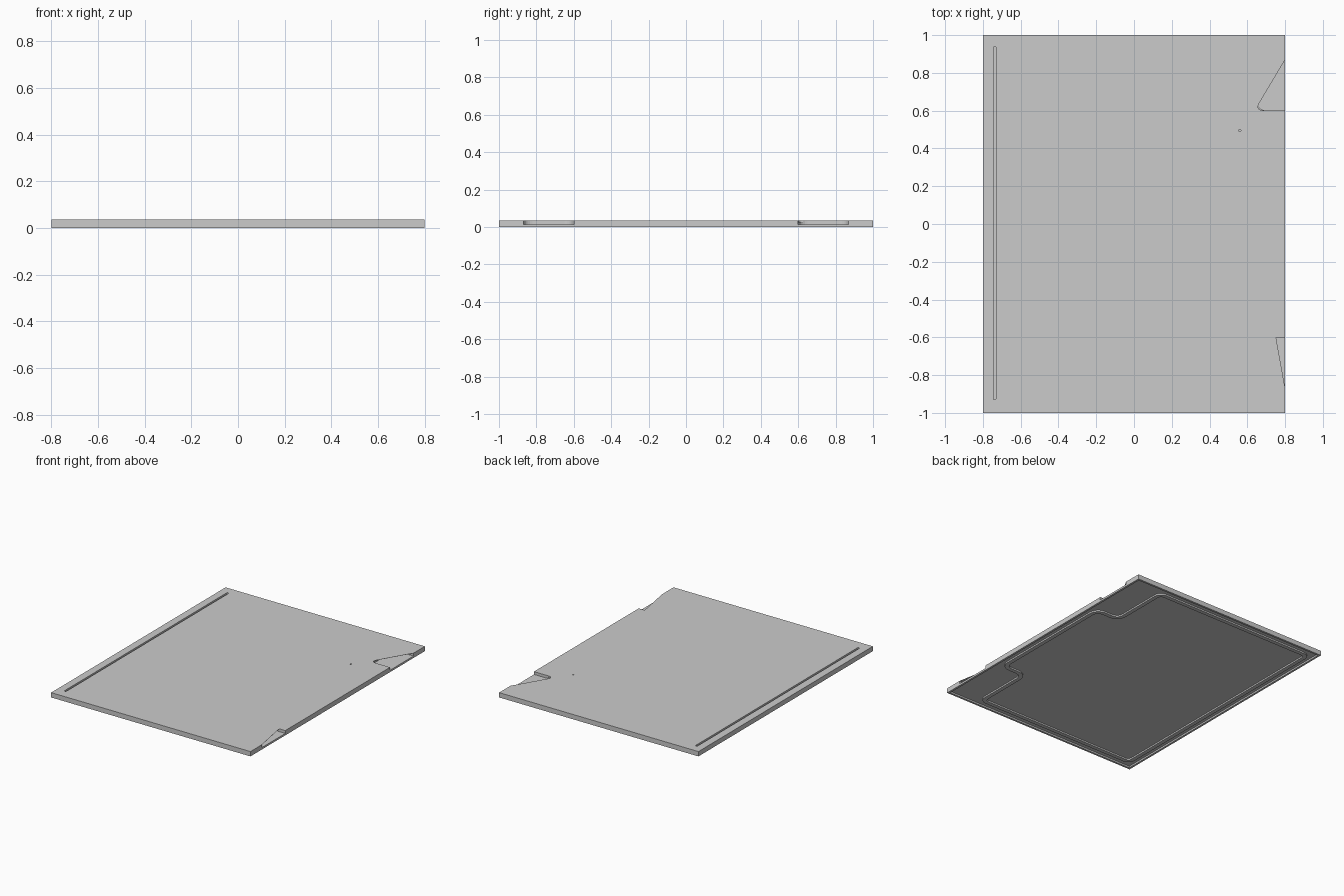
import bpy, bmesh, math
from mathutils import Vector

if "Cube" in bpy.data.objects:
    bpy.data.objects.remove(bpy.data.objects["Cube"])

TOP, CEIL, FLOOR = 0.035, 0.012, 0.014


def rounded(pts, radii, seg=6):
    """Round polygon corners with a quadratic blend."""
    out, n = [], len(pts)
    for i, p in enumerate(pts):
        r = radii[i]
        p = Vector(p)
        if r == 0:
            out.append(p)
            continue
        a = p + (Vector(pts[i - 1]) - p).normalized() * r
        b = p + (Vector(pts[(i + 1) % n]) - p).normalized() * r
        for k in range(seg + 1):
            t = k / seg
            out.append(a * (1 - t) ** 2 + p * (2 * t * (1 - t)) * 0.85
                       + (a + b) * (t * (1 - t) * 0.15) + b * t ** 2)
    return out


def finish(bm, name):
    bmesh.ops.recalc_face_normals(bm, faces=bm.faces)
    me = bpy.data.meshes.new(name)
    bm.to_mesh(me)
    bm.free()
    ob = bpy.data.objects.new(name, me)
    bpy.context.collection.objects.link(ob)
    return ob


def prism(name, pts, z0, z1):
    bm = bmesh.new()
    lo = [bm.verts.new((p[0], p[1], z0)) for p in pts]
    hi = [bm.verts.new((p[0], p[1], z1)) for p in pts]
    bm.faces.new(lo)
    bm.faces.new(hi)
    for i in range(len(pts)):
        bm.faces.new((lo[i - 1], lo[i], hi[i], hi[i - 1]))
    return finish(bm, name)


def rect(x0, x1, y0, y1):
    return [(x0, y0), (x1, y0), (x1, y1), (x0, y1)]


def ring(name, path, width, z0, z1):
    """Closed rib of rectangular section along a path."""
    bm = bmesh.new()
    n, rows = len(path), []
    for i, p in enumerate(path):
        d1 = (p - path[i - 1]).normalized()
        d2 = (path[(i + 1) % n] - p).normalized()
        t = (d1 + d2).normalized()
        off = Vector((t.y, -t.x)) * (width / 2 / max(0.5, t.dot(d1)))
        a, b = p + off, p - off
        rows.append([bm.verts.new((q.x, q.y, z)) for q, z in
                     ((a, z0), (a, z1), (b, z1), (b, z0))])
    for i in range(n):
        for k in range(4):
            bm.faces.new((rows[i - 1][k], rows[i][k],
                          rows[i][(k + 1) % 4], rows[i - 1][(k + 1) % 4]))
    return finish(bm, name)


def cut(target, cutter):
    mod = target.modifiers.new("cut", 'BOOLEAN')
    mod.operation, mod.solver, mod.object = 'DIFFERENCE', 'EXACT', cutter
    bpy.context.view_layer.objects.active = target
    bpy.ops.object.modifier_apply(modifier=mod.name)
    bpy.data.objects.remove(cutter, do_unlink=True)


# Flat panel, hollowed from below to leave a thin rim
panel = prism("panel", rect(-0.8, 0.8, -1, 1), 0, TOP)
cut(panel, prism("hollow", rect(-0.785, 0.785, -0.985, 0.985), -0.02, CEIL))

# Finger pockets, open through the right edge, under a thin top skin
for s in (1, -1):
    pts = [(0.85, s * 0.6), (0.65, s * 0.6), (0.65, s * 0.87), (0.85, s * 0.87)]
    cut(panel, prism("pocket", rounded(pts, [0, 0.05, 0.05, 0]), FLOOR, TOP - 0.001))

# Openings of the pockets in the top face
back_opening = rounded([(0.83, 0.601), (0.64, 0.601), (0.803, 0.875), (0.83, 0.875)],
                       [0, 0.042, 0, 0])
cut(panel, prism("back_opening", back_opening, 0.025, 0.06))
cut(panel, prism("front_opening", [(0.83, -0.869), (0.8, -0.869), (0.752, -0.601),
                                   (0.83, -0.601)], 0.025, 0.06))

# Long slot on the left and a tiny hole in the top
slot = rounded(rect(-0.745, -0.73, -0.93, 0.94), [0.007] * 4, 3)
cut(panel, prism("slot", slot, FLOOR + 0.002, 0.06))
hole = [(0.56 + 0.006 * math.cos(i * math.pi / 4), 0.495 + 0.006 * math.sin(i * math.pi / 4))
        for i in range(8)]
cut(panel, prism("hole", hole, FLOOR + 0.002, 0.06))

# Raised rib on the underside, stepping around both pockets
half = [(0.735, 0.49), (0.55, 0.49), (0.55, 0.93), (-0.737, 0.93)]
path = half + [(x, -y) for x, y in reversed(half)]
ring("underside_rib", rounded(path, [0.06, 0.06, 0.04, 0.04, 0.04, 0.04, 0.06, 0.06]),
     0.03, 0.001, CEIL + 0.0005)
